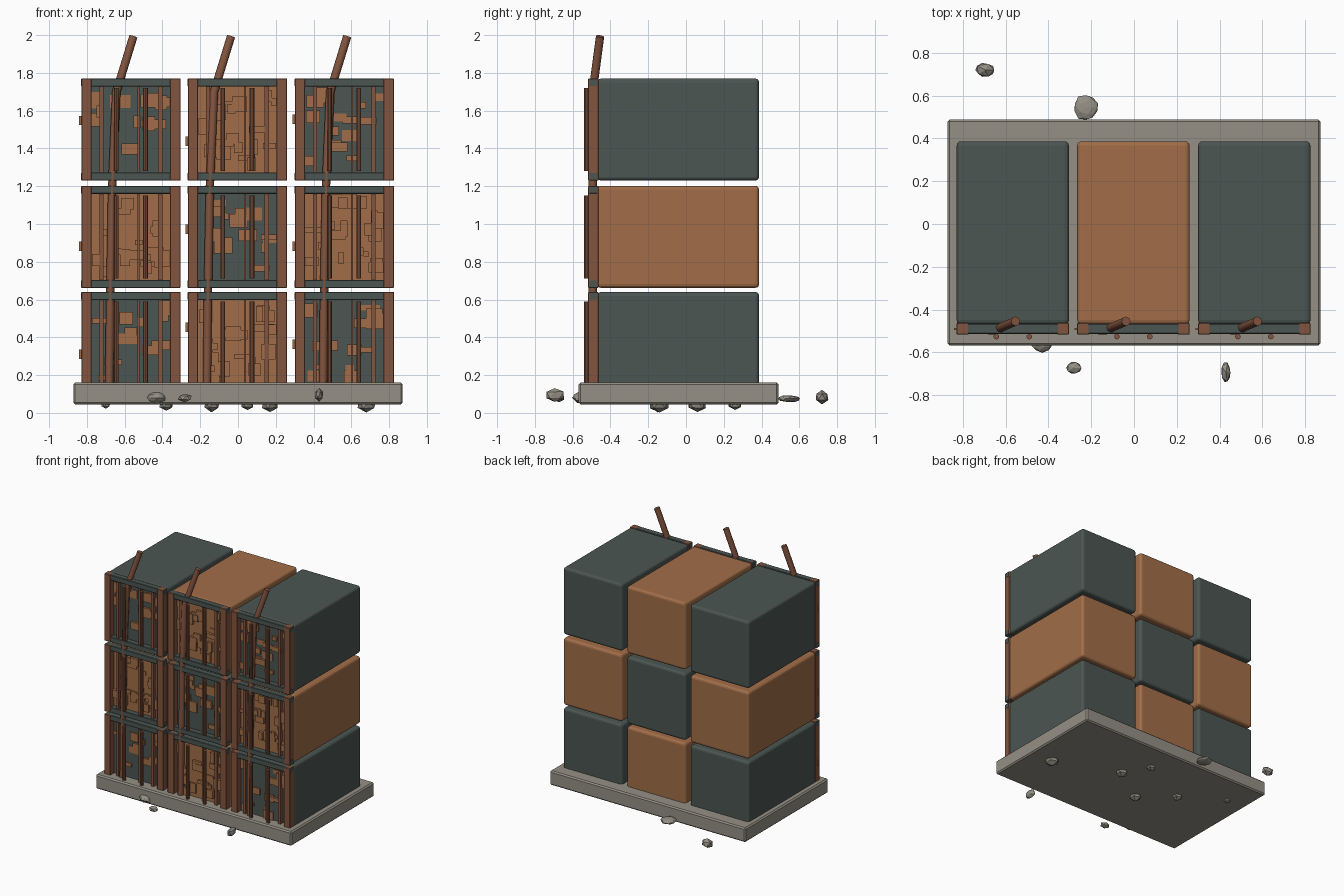
import bpy, bmesh, math, random
from mathutils import Vector

if "Cube" in bpy.data.objects:
    bpy.data.objects.remove(bpy.data.objects["Cube"])

random.seed(11)


def material(name, rgb):
    m = bpy.data.materials.new(name)
    m.diffuse_color = (*rgb, 1)
    m.use_nodes = True
    m.node_tree.nodes["Principled BSDF"].inputs["Base Color"].default_value = m.diffuse_color
    return m


DARK = material("dark_paint", (0.07, 0.092, 0.085))
TAN = material("rusty_tan", (0.36, 0.155, 0.065))
RUST = material("rust_brown", (0.23, 0.09, 0.05))
STONE = material("concrete", (0.30, 0.28, 0.235))


def finish(name, bm, mat):
    me = bpy.data.meshes.new(name)
    bm.to_mesh(me)
    bm.free()
    ob = bpy.data.objects.new(name, me)
    me.materials.append(mat)
    bpy.context.collection.objects.link(ob)
    return ob


def add_box(bm, lo, hi):
    v = bmesh.ops.create_cube(bm, size=1)["verts"]
    lo, hi = Vector(lo), Vector(hi)
    for p in v:
        p.co = (lo + hi) / 2 + Vector(a * b for a, b in zip(p.co, hi - lo))


def boxes(name, spans, mat, bevel=0, segments=1):
    bm = bmesh.new()
    for lo, hi in spans:
        add_box(bm, lo, hi)
    if bevel:
        bmesh.ops.bevel(bm, geom=bm.edges[:], offset=bevel, segments=segments,
                        profile=0.5, affect='EDGES')
    return finish(name, bm, mat)


def rods(name, ends, radius, mat, sides=10):
    bm = bmesh.new()
    for a, b in ends:
        a, b = Vector(a), Vector(b)
        d = b - a
        v = bmesh.ops.create_cone(bm, cap_ends=True, segments=sides, radius1=radius,
                                  radius2=radius, depth=d.length)["verts"]
        q = d.to_track_quat('Z', 'Y')
        for p in v:
            p.co = q @ p.co + (a + b) / 2
    return finish(name, bm, mat)


def rock(name, loc, size, sub=1):
    bm = bmesh.new()
    bmesh.ops.create_icosphere(bm, subdivisions=sub, radius=1)
    for p in bm.verts:
        k = random.uniform(0.82, 1.0)
        p.co = Vector(loc) + Vector(c * k * s for c, s in zip(p.co, size))
    return finish(name, bm, STONE)


# concrete slab
boxes("slab", [((-0.872, -0.568, 0.045), (0.872, 0.49, 0.16))], STONE, 0.01)

W, H = 0.2625, 0.27
for c, cx in enumerate((-0.567, -0.003, 0.563)):
    for r, cz in enumerate((0.37, 0.932, 1.5)):
        tag = f"_{c}_{r}"
        body = DARK if (c + r) % 2 == 0 else TAN
        z0, z1 = cz - H, cz + H

        # container body
        boxes("container" + tag, [((cx - W, -0.47, z0), (cx + W, 0.387, z1))], body, 0.02, 3)

        # door frame: rust corner posts and dark rails
        boxes("corner_posts" + tag,
              [((cx + s * 0.235 - 0.0275, -0.518, z0), (cx + s * 0.235 + 0.0275, -0.463, z1))
               for s in (-1, 1)], RUST, 0.003)
        boxes("rails" + tag,
              [((cx - W - 0.001, -0.514, z), (cx + W + 0.001, -0.468, z + 0.042))
               for z in (z0, z1 - 0.042)], DARK, 0.003)

        # door ribs and locking rods
        boxes("door_ribs" + tag,
              [((cx + x - w, -0.502, z0 + 0.042), (cx + x + w, -0.468, z1 - 0.042))
               for x, w in ((-0.155, 0.011), (0.155, 0.011), (0.04, 0.006))], RUST)
        rods("locking_rods" + tag,
             [((cx + s * 0.077, -0.527, cz - 0.22), (cx + s * 0.077, -0.527, cz + 0.22))
              for s in (-1, 1)], 0.013, RUST)

        # rust patches on the doors
        spans = []
        for i in range(22 if body is TAN else 14):
            x = cx + random.uniform(-0.2, 0.2)
            z = cz + random.uniform(-0.19, 0.19)
            w = random.uniform(0.015, 0.055)
            h = random.uniform(0.012, 0.045)
            spans.append(((x - w, -0.476 - i * 0.0009, z - h), (x + w, -0.466, z + h)))
        z = cz + random.uniform(-0.1, 0.1)
        spans.append(((cx - W - 0.012, -0.497, z), (cx - W + 0.05, -0.487, z + 0.05)))
        boxes("rust_patches" + tag, spans, TAN)

# bent poles rising up the front of each stack
for i, tip in enumerate((-0.554, -0.037, 0.578)):
    cu = bpy.data.curves.new("bent_pole", 'CURVE')
    cu.dimensions = '3D'
    cu.bevel_depth = 0.022
    cu.bevel_resolution = 2
    cu.use_fill_caps = True
    sp = cu.splines.new('POLY')
    path = [(-0.128, -0.494, 0.13), (-0.122, -0.494, 0.65), (-0.112, -0.494, 1.2),
            (-0.09, -0.494, 1.7), (0, -0.455, 1.993)]
    sp.points.add(len(path) - 1)
    for p, (x, y, z) in zip(sp.points, path):
        p.co = (tip + x, y, z, 1)
    ob = bpy.data.objects.new(f"bent_pole_{i}", cu)
    cu.materials.append(RUST)
    bpy.context.collection.objects.link(ob)

# loose rubble around the slab
for i, (loc, size, sub) in enumerate([
        ((-0.695, 0.72, 0.085), (0.055, 0.04, 0.04), 1),
        ((-0.225, 0.545, 0.075), (0.062, 0.065, 0.02), 2),
        ((-0.43, -0.55, 0.08), (0.057, 0.055, 0.033), 2),
        ((-0.283, -0.673, 0.08), (0.042, 0.033, 0.024), 1),
        ((0.43, -0.695, 0.095), (0.028, 0.057, 0.043), 1)]):
    rock(f"rubble_{i}", loc, size, sub)

# stones pressed under the slab
for i, (x, y, s) in enumerate([(-0.70, 0.25, 0.03), (-0.38, 0.05, 0.045), (-0.14, -0.15, 0.05),
                               (0.17, 0.06, 0.055), (0.68, -0.14, 0.06), (0.05, 0.26, 0.04)]):
    rock(f"under_stone_{i}", (x, y, 0.045), (s, s, min(0.047, s * 0.85)))
